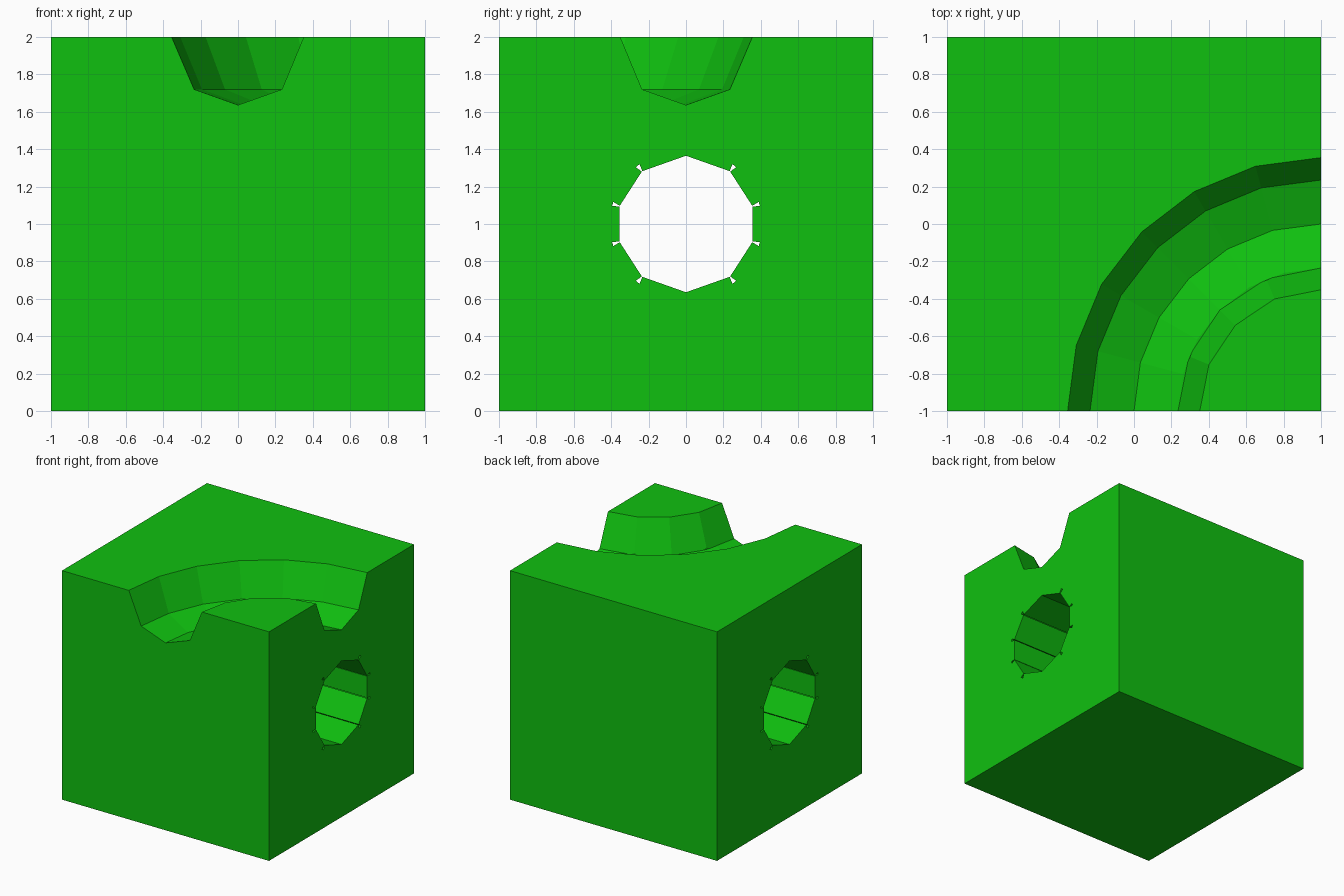
import bpy, bmesh
from math import sin, cos, radians
from mathutils import Vector

if "Cube" in bpy.data.objects:
    bpy.data.objects.remove(bpy.data.objects["Cube"])


def loft(name, rings):
    """Closed solid through a list of matching vertex rings."""
    bm = bmesh.new()
    vs = [[bm.verts.new(p) for p in ring] for ring in rings]
    n = len(rings[0])
    for a, b in zip(vs, vs[1:]):
        for i in range(n):
            j = (i + 1) % n
            bm.faces.new((a[i], a[j], b[j], b[i]))
    bm.faces.new(vs[0])
    bm.faces.new(vs[-1])
    bmesh.ops.recalc_face_normals(bm, faces=bm.faces[:])
    mesh = bpy.data.meshes.new(name)
    bm.to_mesh(mesh)
    bm.free()
    ob = bpy.data.objects.new(name, mesh)
    bpy.context.collection.objects.link(ob)
    return ob


def corner_sweep(name, profile, steps):
    """Sweep an (r, z) profile a quarter turn round the corner (1, -1)."""
    def ring(deg, dx=0, dy=0):
        t = radians(deg)
        return [(1 - r * sin(t) + dx, -1 + r * cos(t) + dy, z) for r, z in profile]
    rings = [ring(0, dx=0.1)]
    rings += [ring(90 * i / steps) for i in range(steps + 1)]
    rings += [ring(90, dy=-0.1)]
    return loft(name, rings)


# Block
bpy.ops.mesh.primitive_cube_add(size=2, location=(0, 0, 1))
block = bpy.context.object
block.name = "track_block"
mat = bpy.data.materials.new("green")
mat.diffuse_color = (0.005, 0.53, 0.005, 1)
mat.use_nodes = True
mat.node_tree.nodes["Principled BSDF"].inputs["Base Color"].default_value = mat.diffuse_color
block.data.materials.append(mat)

# Curved groove: six-step channel plus a four-step inner wall
groove = corner_sweep("groove_cutter", [
    (0.765, 2.1), (0.765, 1.72), (1, 1.636), (1.235, 1.72), (1.398, 2.1)], 6)
inner = corner_sweep("inner_wall_cutter", [
    (0.607, 2.1), (0.765, 1.72), (1, 1.72), (1, 2.1)], 4)

# Straight ten-sided tunnel with thin wedge slots at its side corners
quarter = [(0, 0.365), (0.235, 0.282), (0.355, 0.096)]
half = quarter + [(x, -z) for x, z in reversed(quarter)]
pts = [Vector(p) for p in half + [(-x, z) for x, z in reversed(half[1:-1])]]
outline = []
for i, v in enumerate(pts):
    if abs(v.x) < 0.01:
        outline.append(v)
        continue
    e1 = (v - pts[i - 1]).normalized()
    e2 = (pts[(i + 1) % len(pts)] - v).normalized()
    n1, n2 = Vector((-e1.y, e1.x)), Vector((-e2.y, e2.x))
    outline += [v - e1 * 0.002, v + n1 * 0.04, v + n2 * 0.04, v + e2 * 0.002]
tunnel = loft("tunnel_cutter", [[(x, p.x, 1 + p.y) for p in outline] for x in (-1.1, 1.1)])

# Cut the block
for cutter in (tunnel, groove, inner):
    cutter.hide_render = True
    cutter.display_type = 'WIRE'
    mod = block.modifiers.new(cutter.name, 'BOOLEAN')
    mod.operation = 'DIFFERENCE'
    mod.solver = 'EXACT'
    mod.object = cutter
